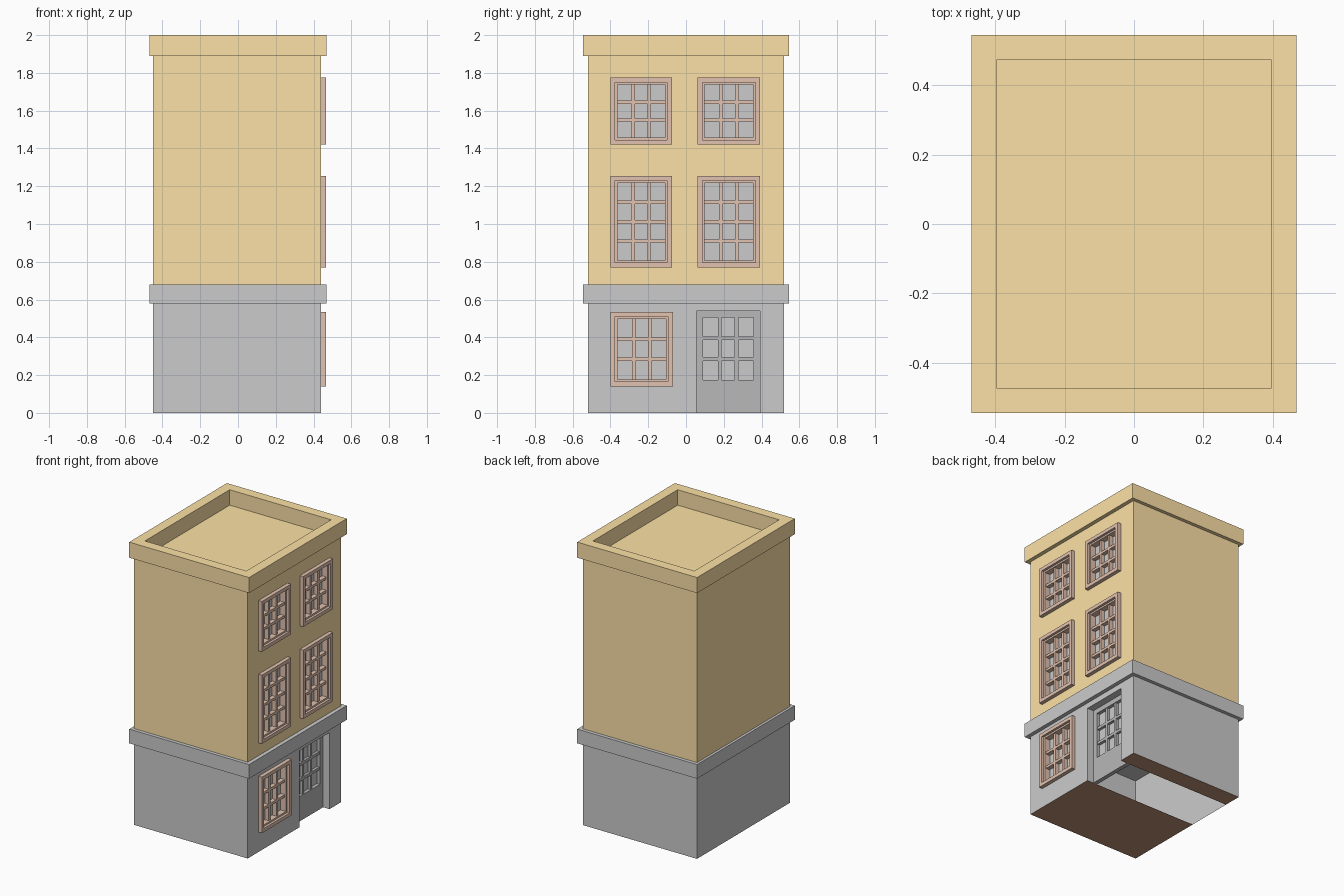
import bpy, bmesh

if "Cube" in bpy.data.objects:
    bpy.data.objects.remove(bpy.data.objects["Cube"])

def material(name, rgb):
    m = bpy.data.materials.new(name)
    m.diffuse_color = (*rgb, 1)
    m.use_nodes = True
    m.node_tree.nodes["Principled BSDF"].inputs["Base Color"].default_value = m.diffuse_color
    return m

ORANGE = material("ochre_plaster", (0.98, 0.755, 0.385))
WOOD = material("window_wood", (0.76, 0.54, 0.43))
DARK = material("door_grey", (0.48, 0.48, 0.48))
BROWN = material("floor_brown", (0.5, 0.28, 0.17))

X0, X1, Y = -0.45, 0.44, 0.52          # wall planes
EX, EY = 0.468, 0.545                  # band and cornice extents

def finish(bm, name, mat=None):
    bmesh.ops.remove_doubles(bm, verts=bm.verts, dist=1e-5)
    me = bpy.data.meshes.new(name)
    bm.to_mesh(me)
    bm.free()
    ob = bpy.data.objects.new(name, me)
    bpy.context.collection.objects.link(ob)
    if mat:
        me.materials.append(mat)
    return ob

def quad(bm, *pts):
    bm.faces.new([bm.verts.new(p) for p in pts])

def add_box(bm, x, y, z):
    vs = bmesh.ops.create_cube(bm, size=1)["verts"]
    for v in vs:
        v.co = [(r[0] + r[1]) / 2 + c * (r[1] - r[0]) for c, r in zip(v.co, (x, y, z))]

def box(name, x, y, z, mat=None):
    bm = bmesh.new()
    add_box(bm, x, y, z)
    return finish(bm, name, mat)

def ring(bm, x, y, z, axis, lo, hi, w):
    """Rectangular frame prism; axis 0 runs in the yz plane, axis 2 in the xy plane."""
    def corner(a, b, d):
        return (d, a, b) if axis == 0 else (a, b, d)
    (a0, a1), (b0, b1) = (y, z) if axis == 0 else (x, y)
    out = [(a0, b0), (a1, b0), (a1, b1), (a0, b1)]
    inn = [(a0 + w, b0 + w), (a1 - w, b0 + w), (a1 - w, b1 - w), (a0 + w, b1 - w)]
    for i in range(4):
        j = (i + 1) % 4
        o, p, q, r = out[i], out[j], inn[j], inn[i]
        quad(bm, *[corner(*c, hi) for c in (o, p, q, r)])
        quad(bm, *[corner(*c, lo) for c in (r, q, p, o)])
        quad(bm, corner(*o, lo), corner(*p, lo), corner(*p, hi), corner(*o, hi))
        quad(bm, corner(*q, lo), corner(*r, lo), corner(*r, hi), corner(*q, hi))

def bars(bm, x, y, z, cols, rows, t):
    for i in range(1, cols):
        c = y[0] + (y[1] - y[0]) * i / cols
        add_box(bm, x, (c - t / 2, c + t / 2), z)
    for i in range(1, rows):
        c = z[0] + (z[1] - z[0]) * i / rows
        add_box(bm, x, y, (c - t / 2, c + t / 2))

def inset(r, d):
    return (r[0] + d, r[1] - d)

def storey_walls(name, z0, z1, ys, zs, holes, mat=None):
    """Open shell whose street face (+x) is a grid with openings left out."""
    bm = bmesh.new()
    path = [(X1, Y), (X0, Y), (X0, -Y), (X1, -Y)]
    for (ax, ay), (bx, by) in zip(path, path[1:]):
        quad(bm, (ax, ay, z0), (bx, by, z0), (bx, by, z1), (ax, ay, z1))
    for i in range(len(ys) - 1):
        for k in range(len(zs) - 1):
            if (i, k) not in holes:
                a, b, c, d = ys[i], ys[i + 1], zs[k], zs[k + 1]
                quad(bm, (X1, a, c), (X1, b, c), (X1, b, d), (X1, a, d))
    return finish(bm, name, mat)

def window(name, y, z, rows):
    bm = bmesh.new()
    ring(bm, None, y, z, 0, 0.40, 0.467, 0.025)               # outer casing
    sy, sz = inset(y, 0.025), inset(z, 0.025)
    ring(bm, None, sy, sz, 0, 0.405, 0.45, 0.012)             # sash
    bars(bm, (0.41, 0.44), inset(sy, 0.012), inset(sz, 0.012), 3, rows, 0.018)
    finish(bm, name + "_frame", WOOD)
    box(name + "_glass", (0.402, 0.408), inset(y, 0.01), inset(z, 0.01))

# Walls
L, R = (-0.40, -0.075), (0.062, 0.392)
columns = [-Y, *L, *R, Y]
storey_walls("upper_walls", 0.68, 1.89, columns, [0.68, 0.77, 1.255, 1.42, 1.775, 1.89],
             {(1, 1), (3, 1), (1, 3), (3, 3)}, ORANGE)
DY = (0.055, 0.392)
storey_walls("ground_walls", 0, 0.58, [-Y, -0.40, -0.07, *DY, Y], [0, 0.14, 0.535, 0.54, 0.58],
             {(1, 1), (3, 0), (3, 1), (3, 2)})

# Band course, cornice and sunken roof
box("band_course", (-EX, EX), (-EY, EY), (0.58, 0.68))
bm = bmesh.new()
ring(bm, (-EX, EX), (-EY, EY), None, 2, 1.89, 2.0, 0.072)
finish(bm, "cornice", ORANGE)
box("roof_deck", (-0.41, 0.41), (-0.48, 0.48), (1.87, 1.891), ORANGE)

# Windows
for side, y in (("left", L), ("right", R)):
    window("middle_window_" + side, y, (0.77, 1.255), 4)
    window("top_window_" + side, y, (1.42, 1.775), 3)
window("ground_window", (-0.40, -0.07), (0.14, 0.535), 3)

# Recessed door: reveal, leaf with glazing bars, glass
XD = 0.39
bm = bmesh.new()
a, b = DY
quad(bm, (XD, a, 0), (X1, a, 0), (X1, a, 0.54), (XD, a, 0.54))
quad(bm, (X1, b, 0), (XD, b, 0), (XD, b, 0.54), (X1, b, 0.54))
quad(bm, (XD, a, 0.54), (X1, a, 0.54), (X1, b, 0.54), (XD, b, 0.54))
bmesh.ops.reverse_faces(bm, faces=bm.faces[:])
for f in bm.faces:
    f.normal_update()
    c = f.calc_center_median()
    if f.normal.y * (c.y - 0.22) + f.normal.z * (c.z - 0.27) > 0:
        f.normal_flip()
finish(bm, "door_reveal")
bm = bmesh.new()
ring(bm, None, DY, (0.14, 0.54), 0, XD - 0.03, XD, 0.035)
add_box(bm, (XD - 0.03, XD), DY, (0, 0.14))
bars(bm, (XD - 0.025, XD - 0.005), inset(DY, 0.035), (0.175, 0.505), 3, 3, 0.02)
finish(bm, "door_leaf", DARK)
box("door_glass", (XD - 0.03, XD - 0.024), inset(DY, 0.02), (0.16, 0.52))

# Underside, left open behind the door
for name, y0, y1 in (("floor_main", -Y, DY[0]), ("floor_strip", DY[1], Y)):
    bm = bmesh.new()
    quad(bm, (X0, y0, 0), (X0, y1, 0), (X1, y1, 0), (X1, y0, 0))
    finish(bm, name, BROWN)
